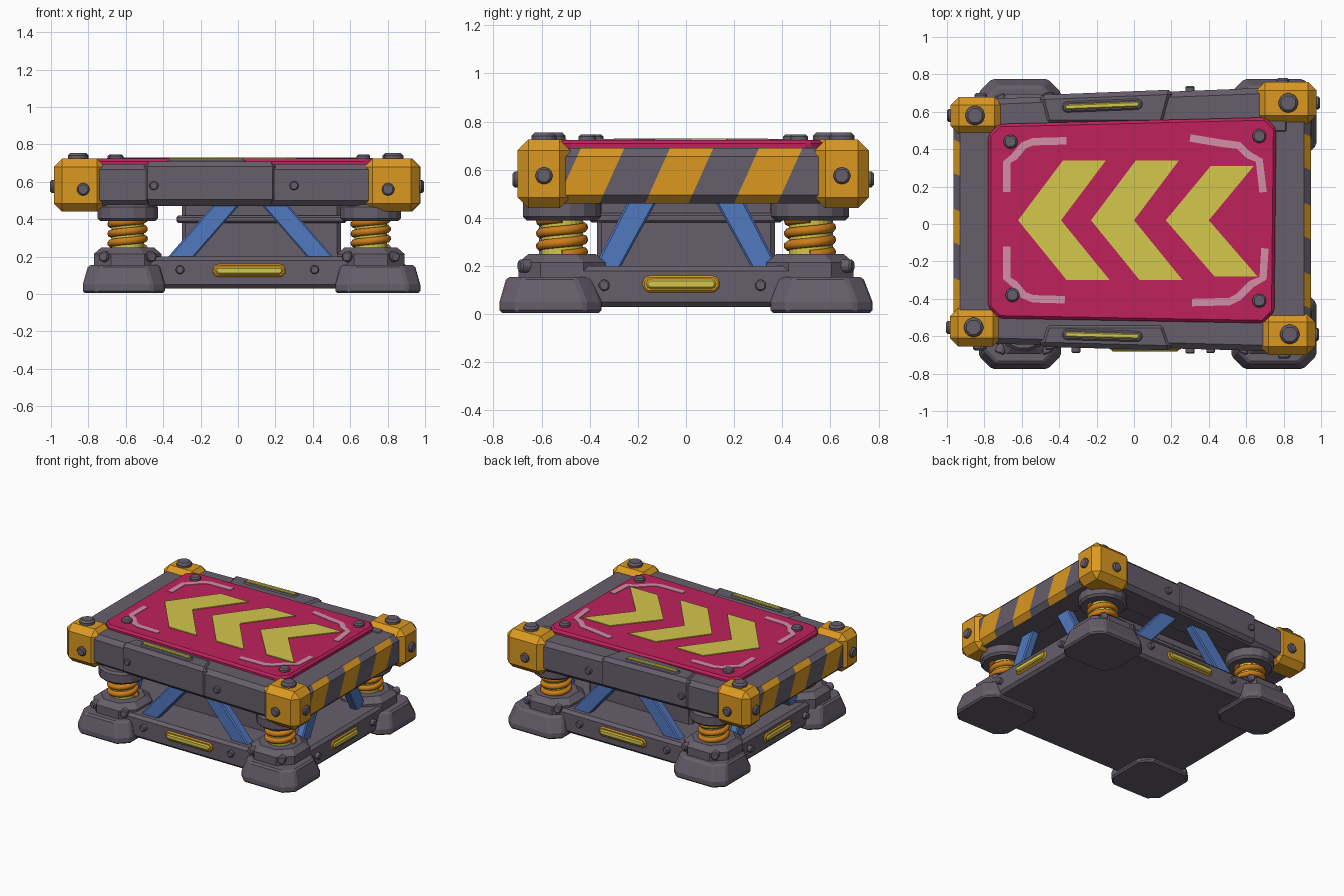
import bpy, bmesh, math
from mathutils import Matrix, Vector

old = bpy.data.objects.get("Cube")
if old:
    bpy.data.objects.remove(old)

HALF = math.pi / 2


def material(name, *srgb):
    lin = [c / 12.92 if c < 0.04 else ((c + 0.055) / 1.055) ** 2.4 for c in srgb]
    m = bpy.data.materials.new(name)
    m.use_nodes = True
    m.diffuse_color = (*lin, 1)
    m.node_tree.nodes["Principled BSDF"].inputs["Base Color"].default_value = (*lin, 1)
    return m


GRAY = material("purple_gray_metal", .40, .37, .42)
ORANGE = material("safety_orange", .86, .60, .13)
CRIMSON = material("crimson_panel", .75, .13, .36)
YELLOW = material("lime_yellow", .83, .78, .30)
BLUE = material("strut_blue", .32, .47, .75)
PINK = material("faded_pink", .83, .56, .65)
COPPER = material("spring_orange", .80, .49, .10)


def finish(name, bm, mats, bevel=0, rot=(0, 0, 0), loc=(0, 0, 0), segments=1):
    bmesh.ops.recalc_face_normals(bm, faces=bm.faces)
    mesh = bpy.data.meshes.new(name)
    bm.to_mesh(mesh)
    bm.free()
    ob = bpy.data.objects.new(name, mesh)
    bpy.context.collection.objects.link(ob)
    for m in mats:
        mesh.materials.append(m)
    ob.rotation_euler, ob.location = rot, loc
    if bevel:
        mod = ob.modifiers.new("chamfer", "BEVEL")
        mod.width, mod.segments = bevel, segments
        mod.angle_limit = math.radians(40)
    return ob


def prism(name, pts, z0, z1, mat, bevel=0, rot=(0, 0, 0), loc=(0, 0, 0), segments=1):
    """Extrude a flat outline from z0 to z1."""
    bm = bmesh.new()
    low = [bm.verts.new((x, y, z0)) for x, y in pts]
    high = [bm.verts.new((x, y, z1)) for x, y in pts]
    bm.faces.new(low)
    bm.faces.new(high)
    for i in range(len(pts)):
        j = (i + 1) % len(pts)
        bm.faces.new((low[i], low[j], high[j], high[i]))
    return finish(name, bm, [mat], bevel, rot, loc, segments)


def rect(x0, x1, y0, y1, cut=0):
    """Rectangle outline, with optional cut corners."""
    if not cut:
        return [(x0, y0), (x1, y0), (x1, y1), (x0, y1)]
    return [(x0 + cut, y0), (x1 - cut, y0), (x1, y0 + cut), (x1, y1 - cut),
            (x1 - cut, y1), (x0 + cut, y1), (x0, y1 - cut), (x0, y0 + cut)]


def frustum(name, rings, mat, bevel=0):
    """Stack of (outline, z) rings joined by side faces."""
    bm = bmesh.new()
    loops = [[bm.verts.new((x, y, z)) for x, y in pts] for pts, z in rings]
    bm.faces.new(loops[0])
    bm.faces.new(loops[-1])
    n = len(loops[0])
    for a, b in zip(loops, loops[1:]):
        for i in range(n):
            j = (i + 1) % n
            bm.faces.new((a[i], a[j], b[j], b[i]))
    return finish(name, bm, [mat], bevel)


def cylinder(name, loc, axis, r, depth, mat, sides=8, bevel=0):
    bm = bmesh.new()
    bmesh.ops.create_cone(bm, cap_ends=True, segments=sides, radius1=r, radius2=r, depth=depth,
                          matrix=Matrix.Rotation(math.pi / sides, 4, "Z"))
    rot = Vector(axis).to_track_quat("Z", "Y").to_euler()
    return finish(name, bm, [mat], bevel, rot, loc)


def bolt(name, loc, axis, r, depth=.06):
    cylinder(name, loc, axis, r, depth, GRAY, 8, r * .25)


def lamp(name, loc, rot, length, height, rim=ORANGE):
    """Rounded light bar in a thin rim, facing local z."""
    for part, mat, grow, top in (("rim", rim, .015, .010), ("bar", YELLOW, 0, .022)):
        w, h = length / 2 + grow, height / 2 + grow
        prism(f"{name}_{part}", rect(-w, w, -h, h, h * .6), -.03, top, mat, .008, rot, loc)


def strip(name, path, width, z0, z1, mat):
    """Constant width painted line along a path."""
    pts = [Vector(p) for p in path]
    left, right = [], []
    for i, p in enumerate(pts):
        d = (pts[min(i + 1, len(pts) - 1)] - pts[max(i - 1, 0)]).normalized()
        n = Vector((-d.y, d.x)) * width / 2
        left.append(p + n)
        right.append(p - n)
    prism(name, left + right[::-1], z0, z1, mat)


def front_y(x):
    return -.66 - .027 * x


def back_y(x):
    return .70 + .04 * x


# Base plate and inner housing
prism("base_plate", rect(-.74, .89, -.66, .66, .14), .03, .2, GRAY, .02)
prism("inner_housing", rect(-.3, .55, -.37, .37), .18, .5, GRAY, .02)
prism("housing_band", rect(-.33, .58, -.4, .4), .38, .42, GRAY, .01)

# Feet, pedestals, springs and collars
for side, x0, x1, sx in (("right", -.83, -.39, -.59), ("left", .52, .975, .71)):
    for end, s in (("front", -1), ("back", 1)):
        tag = f"{end}_{side}"
        y0, y1 = sorted((s * .35, s * .775))
        frustum(f"foot_{tag}", [(rect(x0, x1, y0, y1, .07), .005),
                                (rect(x0, x1, y0, y1, .07), .05),
                                (rect(x0 + .03, x1 - .03, y0 + .03, y1 - .04, .07), .155)],
                GRAY, .012)
        sy = s * .515
        frustum(f"pedestal_{tag}", [(rect(sx - .18, sx + .18, sy - .18, sy + .18, .09), .12),
                                    (rect(sx - .18, sx + .18, sy - .18, sy + .18, .09), .215),
                                    (rect(sx - .14, sx + .14, sy - .14, sy + .14, .08), .25)], GRAY)
        for i in (-1, 1):
            bolt(f"pedestal_bolt_{tag}", (sx + i * .12, sy + s * .15, .2), (i * .4, s, 0), .03)
        cylinder(f"spring_core_{tag}", (sx, sy, .32), (0, 0, 1), .088, .2, YELLOW, 24)
        curve = bpy.data.curves.new(f"spring_{tag}", "CURVE")
        curve.dimensions, curve.bevel_depth, curve.bevel_resolution = "3D", .021, 2
        curve.use_fill_caps = True
        curve.materials.append(COPPER)
        spline = curve.splines.new("POLY")
        steps = 72
        spline.points.add(steps)
        for i, p in enumerate(spline.points):
            a = i / steps * math.tau * 3
            p.co = (sx + .088 * math.cos(a), sy + .088 * math.sin(a), .245 + .155 * i / steps, 1)
        bpy.context.collection.objects.link(bpy.data.objects.new(f"spring_{tag}", curve))
        cylinder(f"collar_{tag}", (sx, sy, .435), (0, 0, 1), .165, .09, GRAY, 16, .015)

# Diagonal struts on all four sides
long_strut = [(-.39, .18), (-.25, .18), (.02, .49), (-.12, .49)]
short_strut = [(-.39, .18), (-.28, .18), (-.11, .49), (-.23, .49)]
for s, end in ((-1, "front"), (1, "back")):
    w0, w1 = sorted((-s * .54, -s * .61))
    prism(f"strut_{end}_a", long_strut, w0, w1, BLUE, .008, (HALF, 0, 0))
    prism(f"strut_{end}_b", [(.135 - x, z) for x, z in long_strut], w0, w1, BLUE, .008, (HALF, 0, 0))
for end, x in (("right", -.67), ("left", .73)):
    prism(f"strut_{end}_a", short_strut, x, x + .06, BLUE, .008, (HALF, 0, HALF))
    prism(f"strut_{end}_b", [(-y, z) for y, z in short_strut], x, x + .06, BLUE, .008, (HALF, 0, HALF))

# Base lights and bolts
for s, end in ((-1, "front"), (1, "back")):
    lamp(f"base_light_{end}", (.06, s * .66, .125), (HALF, 0, 0 if s < 0 else math.pi), .36, .04)
    for x in (-.31, .41):
        bolt(f"base_bolt_{end}", (x, s * .66, .13), (0, s, 0), .025)
for s, side, x in ((-1, "right", -.74), (1, "left", .89)):
    lamp(f"base_light_{side}", (x, -.02, .125), (HALF, 0, s * HALF), .29, .04)
    for y in (-.34, .31):
        bolt(f"base_bolt_{side}", (x, y, .12), (s, 0, 0), .025)

# Platform core and long beams with a raised cover
prism("platform_core", [(-.85, -.55), (.85, -.58), (.85, .62), (-.85, .57)], .49, .66, GRAY)
for end, edge, s in (("front", front_y, -1), ("back", back_y, 1)):
    a, b = -.86, .84
    prism(f"beam_{end}", [(a, edge(a)), (b, edge(b)), (b, s * .47), (a, s * .47)], .47, .695, GRAY, .03)
    prism(f"beam_cover_{end}", [(-.51, edge(-.51) + s * .01), (.21, edge(.21) + s * .01),
                                (.16, s * .53), (-.47, s * .53)], .48, .708, GRAY, .025)
    lamp(f"top_light_{end}", (-.17, edge(-.17) - s * .06, .706),
         (0, 0, math.atan(edge(1) - edge(0))), .4, .028, GRAY)
    for x in (-.45, .3):
        bolt(f"beam_bolt_{end}", (x, edge(x), .58), (0, s, 0), .026, .05)

# Striped side beams
for s, side, x0, x1 in ((-1, "right", -.965, -.7), (1, "left", .7, .945)):
    bm = bmesh.new()
    bmesh.ops.create_cube(bm, matrix=Matrix.Translation(((x0 + x1) / 2, .02, .575))
                          @ Matrix.Diagonal((x1 - x0, 1.14, .23, 1)))
    bmesh.ops.bevel(bm, geom=bm.edges[:], offset=.035, segments=1, affect="EDGES")
    for k in (-1, 0, 1):
        for u in (-.17, .01):
            bmesh.ops.bisect_plane(bm, geom=bm.verts[:] + bm.edges[:] + bm.faces[:],
                                   plane_co=(0, s * (u + k * .37), .46), plane_no=(0, s, -.45))
    bm.normal_update()
    for f in bm.faces:
        c = f.calc_center_median()
        phase = (s * c.y - .45 * (c.z - .46) + .17) % .37
        f.material_index = int(phase < .18 and f.normal.x * s > .3)
    finish(f"side_beam_{side}", bm, [GRAY, ORANGE])

# Corner guards with bolts
corners = {"front_right": (-.985, -.71, -.655, -.45), "front_left": (.675, .97, -.70, -.48),
           "back_right": (-.98, -.70, .48, .68), "back_left": (.655, .975, .535, .76)}
for tag, (x0, x1, y0, y1) in corners.items():
    sx, sy = (1 if x0 > 0 else -1), (1 if y0 > 0 else -1)
    cx, cy = (x0 + x1) / 2, (y0 + y1) / 2
    prism(f"corner_guard_{tag}", rect(x0, x1, y0, y1), .44, .725, ORANGE, .045)
    bolt(f"corner_top_bolt_{tag}", (cx + sx * .01, cy, .725), (0, 0, 1), .056)
    bolt(f"corner_end_bolt_{tag}", (cx - sx * .02, y1 if sy > 0 else y0, .56), (0, sy, 0), .036, .04)
    bolt(f"corner_side_bolt_{tag}", (x1 if sx > 0 else x0, cy, .575), (sx, 0, 0), .038, .04)

# Launch panel
prism("launch_panel", [(-.72, -.505), (.69, -.53), (.75, -.47), (.76, .51), (.70, .57),
                       (-.72, .535), (-.78, .475), (-.78, -.445)], .62, .724, CRIMSON, .015)
for x, y in ((-.66, .44), (.67, .47), (-.65, -.38), (.67, -.41)):
    bolt("panel_bolt", (x, y, .722), (0, 0, 1), .04, .05)

# Painted chevrons and corner marks
for tip, top, bottom in ((-.62, .34, -.30), (-.23, .34, -.30), (.17, .31, -.28)):
    w = .23
    prism("chevron", [(tip, .02), (tip + .24, top), (tip + .47, top), (tip + w, .02),
                      (tip + .49, bottom), (tip + .26, bottom)], .722, .73, YELLOW)
marks = [[(-.68, .17), (-.68, .33), (-.64, .36), (-.59, .42), (-.54, .44), (-.36, .445)],
         [(-.68, -.12), (-.68, -.29), (-.64, -.32), (-.59, -.38), (-.54, -.40), (-.37, -.405)],
         [(.30, .46), (.48, .43), (.56, .42), (.61, .37), (.67, .34), (.69, .17)],
         [(.31, -.42), (.51, -.415), (.56, -.39), (.63, -.32), (.69, -.29), (.70, -.13)]]
for path in marks:
    strip("corner_mark", path, .04, .722, .728, PINK)
